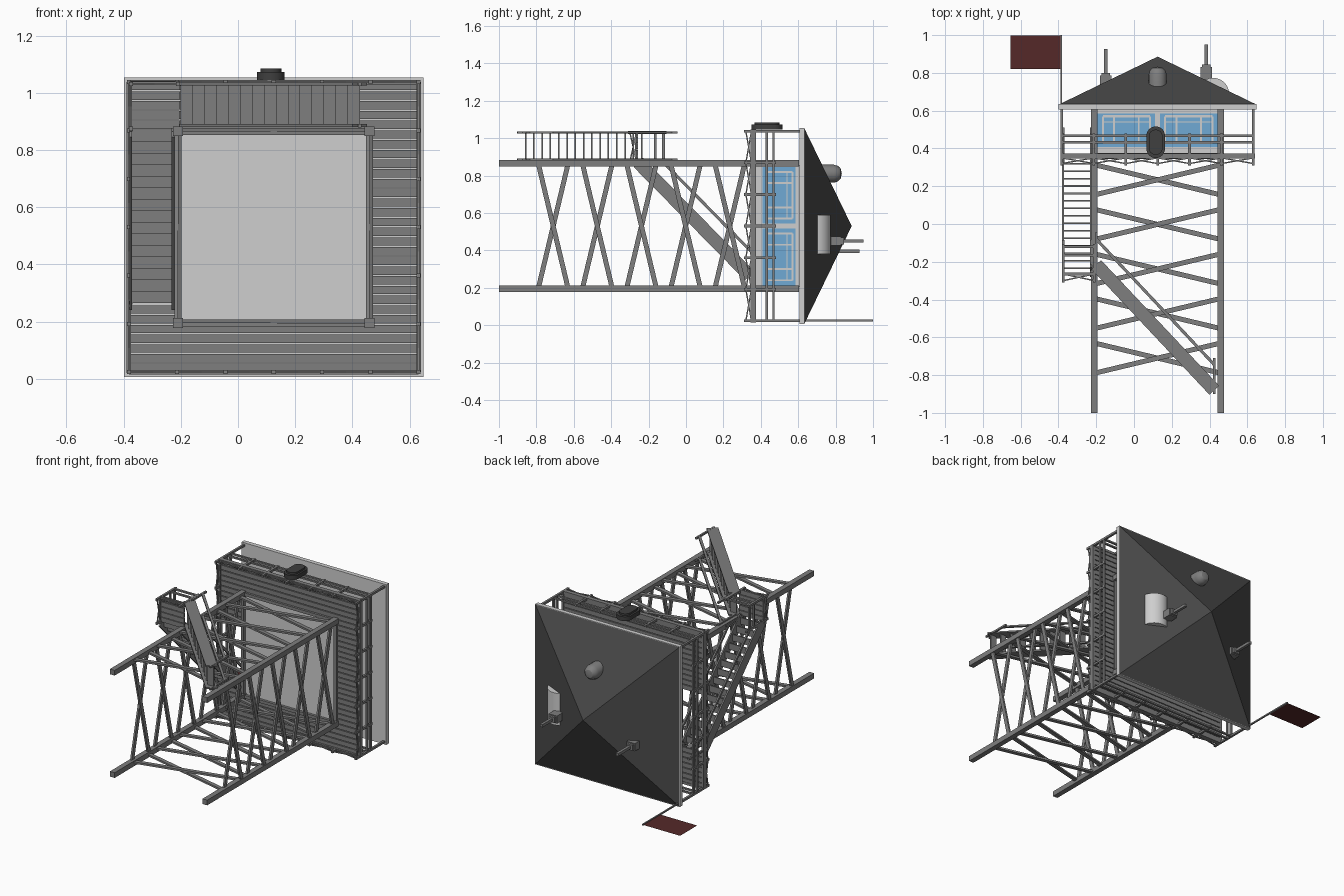
import bpy, bmesh, math
from mathutils import Vector, Matrix

if "Cube" in bpy.data.objects:
    bpy.data.objects.remove(bpy.data.objects["Cube"])


def material(name, r, g, b):
    m = bpy.data.materials.new(name)
    m.use_nodes = True
    m.diffuse_color = (r, g, b, 1)
    m.node_tree.nodes["Principled BSDF"].inputs["Base Color"].default_value = (r, g, b, 1)
    return m


WOOD = material("weathered grey", 0.21, 0.21, 0.21)
ROOF = material("dark roof grey", 0.07, 0.07, 0.07)
DARK = material("charcoal", 0.05, 0.05, 0.05)
PALE = material("pale grey", 0.62, 0.62, 0.62)
GLASS = material("window blue", 0.16, 0.4, 0.66)
RED = material("dark red", 0.09, 0.022, 0.022)

X, Y, Z = Vector((1, 0, 0)), Vector((0, 1, 0)), Vector((0, 0, 1))
CX, CZ = 0.125, 0.53               # tower axis, running along y
LEG, RAIL = 0.335, 0.507           # half spans of the legs and of the deck


def finish(bm, name, mat, smooth=False):
    bmesh.ops.recalc_face_normals(bm, faces=bm.faces)
    mesh = bpy.data.meshes.new(name)
    bm.to_mesh(mesh)
    bm.free()
    mesh.materials.append(mat)
    ob = bpy.data.objects.new(name, mesh)
    bpy.context.collection.objects.link(ob)
    if smooth:
        bpy.ops.object.select_all(action='DESELECT')
        bpy.context.view_layer.objects.active = ob
        ob.select_set(True)
        bpy.ops.object.shade_smooth_by_angle()
    return ob


def bars(name, mat, items):
    """Beams given as start, end, width, depth, width direction."""
    bm = bmesh.new()
    for a, b, w, d, ref in items:
        a, b = Vector(a), Vector(b)
        along = b - a
        t = along.normalized()
        u = (ref - t * ref.dot(t)).normalized()
        v = t.cross(u)
        rot = Matrix((along, u * w, v * d)).transposed().to_4x4()
        bmesh.ops.create_cube(bm, size=1, matrix=Matrix.Translation((a + b) / 2) @ rot)
    return finish(bm, name, mat)


def box(name, mat, lo, hi):
    lo, hi = Vector(lo), Vector(hi)
    mid = (lo + hi) / 2
    return bars(name, mat, [((lo.x, mid.y, mid.z), (hi.x, mid.y, mid.z), hi.y - lo.y, hi.z - lo.z, Y)])


def prism(name, mat, outline, offset, smooth=False):
    bm = bmesh.new()
    face = bm.faces.new([bm.verts.new(p) for p in outline])
    ext = bmesh.ops.extrude_face_region(bm, geom=[face])
    bmesh.ops.translate(bm, vec=offset, verts=[g for g in ext["geom"] if isinstance(g, bmesh.types.BMVert)])
    return finish(bm, name, mat, smooth)


def side(k):
    """Map (along, y, out) on one of the four tower sides to a point."""
    c, s = round(math.cos(k * math.pi / 2)), round(math.sin(k * math.pi / 2))
    return lambda a, y, o: Vector((CX + a * c + o * s, y, CZ - a * s + o * c))


SIDES = [side(k) for k in range(4)]

# Legs and crossed braces
bars("legs", WOOD, [(f(LEG, -1, LEG), f(LEG, 0.605, LEG), 0.034, 0.034, X) for f in SIDES])
braces = []
for f in SIDES:
    for i in range(5):
        y = -0.71 + 0.236 * i
        for s, o in ((1, 0.006), (-1, -0.006)):
            braces.append((f(-LEG, y - 0.08 * s, LEG + o), f(LEG, y + 0.08 * s, LEG + o), 0.026, 0.012, Y))
bars("cross_braces", WOOD, braces)

# Deck planks around the cabin, with a stair opening on the right side
planks = []
left, right = CX - RAIL, CX + RAIL
for i in range(30):
    z = 0.038 + 0.034 * i
    if abs(z - CZ) > LEG:
        planks.append(((left, 0.365, z), (right, 0.365, z), 0.012, 0.029, Y))
    else:
        planks.append(((CX + LEG, 0.365, z), (right, 0.365, z), 0.012, 0.029, Y))
        if z > 0.65 or z < 0.26:
            planks.append(((left, 0.365, z), (CX - LEG, 0.365, z), 0.012, 0.029, Y))
bars("deck_planks", WOOD, planks)

# Deck frame, trusses, railing and roof posts
frame, truss, rails, posts = [], [], [], []
for f in SIDES:
    frame.append((f(-RAIL, 0.36, RAIL), f(RAIL, 0.36, RAIL), 0.028, 0.016, Y))
    frame.append((f(-LEG, 0.36, LEG), f(LEG, 0.36, LEG), 0.03, 0.02, Y))
    for y in (0.432, 0.468):
        rails.append((f(-RAIL, y, RAIL), f(RAIL, y, RAIL), 0.013, 0.01, Y))
    for i in range(6):
        a, b = -RAIL + RAIL * i / 3, -RAIL + RAIL * (i + 1) / 3
        posts.append((f(a, 0.31, RAIL), f(a, 0.61 if i == 0 else 0.48, RAIL), 0.014, 0.014, X))
        for y0, y1 in ((0.32, 0.35), (0.35, 0.32)):
            truss.append((f(a, y0, RAIL), f(b, y1, RAIL), 0.007, 0.007, Y))
bars("deck_frame", WOOD, frame)
bars("deck_truss", WOOD, truss)
bars("deck_rails", WOOD, rails)
bars("deck_posts", WOOD, posts)

# Cabin with two framed windows on each side
W = LEG - 0.008
box("cabin", PALE, (CX - W, 0.362, CZ - W), (CX + W, 0.61, CZ + W))
panes, mullions = [], []
for f in SIDES:
    for c in (-0.165, 0.165):
        panes.append((f(c - 0.152, 0.497, W + 0.002), f(c + 0.152, 0.497, W + 0.002), 0.178, 0.006, Y))
        o = W + 0.006
        for y in (0.43, 0.57):
            mullions.append((f(c - 0.125, y, o), f(c + 0.125, y, o), 0.012, 0.006, Y))
        for a in (-0.125, -0.065, 0.065, 0.125):
            mullions.append((f(c + a, 0.43, o), f(c + a, 0.57, o), 0.01, 0.006, f(1, 0, 0) - f(0, 0, 0)))
        for y in (0.465, 0.54):
            mullions.append((f(c - 0.125, y, o), f(c + 0.125, y, o), 0.007, 0.005, Y))
bars("window_panes", GLASS, panes)
bars("window_frames", PALE, mullions)

# Roof: eave slab and pyramid
E = 0.524
box("eave", PALE, (CX - E, 0.606, CZ - E), (CX + E, 0.634, CZ + E))
bm = bmesh.new()
base = [bm.verts.new(f(E - 0.004, 0.634, E - 0.004)) for f in SIDES]
apex = bm.verts.new((CX, 0.886, CZ))
bm.faces.new(base)
for i in range(4):
    bm.faces.new((base[i], base[(i + 1) % 4], apex))
finish(bm, "roof", ROOF)

# Domed vent: revolved profile around y
profile = [(0.048, 0.69), (0.048, 0.79), (0.042, 0.812), (0.027, 0.827), (0, 0.833)]
bm = bmesh.new()
vs = [bm.verts.new((CX + r, y, 0.81)) for r, y in profile]
es = [bm.edges.new(pair) for pair in zip(vs, vs[1:])]
bmesh.ops.spin(bm, geom=vs + es, cent=(CX, 0, 0.81), axis=Y, angle=math.tau, steps=16)
bmesh.ops.remove_doubles(bm, verts=bm.verts, dist=0.0005)
finish(bm, "roof_vent", WOOD, True)

# Rounded tank on the left slope
arc = [math.pi * i / 14 for i in range(15)]
prism("roof_tank", PALE, [(0.418 + 0.086 * math.cos(t), 0.688 + 0.086 * math.sin(t), 0.38) for t in arc],
      (0, 0, 0.21), True)

# Chimneys with thin masts
for name, x, z, top, tip in (("left", 0.383, 0.45, 0.845, 0.95), ("right", -0.15, 0.395, 0.8, 0.927)):
    box(name + "_chimney", WOOD, (x - 0.03, 0.73, z - 0.025), (x + 0.03, top - 0.015, z + 0.025))
    box(name + "_chimney_cap", WOOD, (x - 0.022, top - 0.015, z - 0.018), (x + 0.022, top, z + 0.018))
    box(name + "_mast", WOOD, (x - 0.009, top, z - 0.009), (x + 0.009, tip, z + 0.009))

# Searchlight plate on the railing


def capsule(r, length, z):
    pts = []
    for i in range(20):
        t = math.tau * (i + 0.5) / 20
        pts.append((0.115 + r * math.cos(t), 0.433 + r * math.sin(t) + math.copysign(length, math.sin(t)), z))
    return pts


prism("searchlight_body", DARK, capsule(0.049, 0.035, 1.045), (0, 0, 0.028), True)
prism("searchlight_lens", DARK, capsule(0.037, 0.03, 1.07), (0, 0, 0.015), True)

# Flag and pole
bars("flag_pole", WOOD, [((-0.385, 0.6, 0.025), (-0.385, 1, 0.025), 0.009, 0.009, X)])
bm = bmesh.new()
bm.faces.new([bm.verts.new(p) for p in
              ((-0.655, 0.82, 0.025), (-0.385, 0.82, 0.025), (-0.385, 0.997, 0.025), (-0.655, 0.997, 0.025))])
finish(bm, "flag", RED)


# Stair flights: two stringers, level treads and handrails
def flight(name, low, high, across, n):
    low, high, across = Vector(low), Vector(high), Vector(across)
    lift = Y * 0.135
    parts, hand = [], []
    for s in (0, 1):
        o = across * s
        parts.append((low + o, high + o, 0.07, 0.01, Y))
        hand.append((low + o + lift, high + o + lift, 0.016, 0.01, Y))
        for p in (low, high):
            hand.append((p + o - Y * 0.02, p + o + Y * 0.17, 0.012, 0.012, across))
    run = (high - low) - Y * (high - low).y
    going = run / n
    for i in range(n):
        p = low.lerp(high, (i + 0.5) / n)
        parts.append((p, p + across, going.length * 1.05, 0.008, going))
    bars(name + "_flight", WOOD, parts)
    bars(name + "_handrails", WOOD, hand)


flight("lower", (0.425, -0.88, 0.885), (-0.2, -0.215, 0.885), (0, 0, 0.145), 15)
flight("upper", (-0.375, -0.255, 0.87), (-0.375, 0.34, 0.265), (0.148, 0, 0), 15)

# Corner landing with planks, posts and rails
landing = []
for i in range(5):
    z = 0.888 + 0.034 * i
    landing.append(((-0.38, -0.262, z), (-0.205, -0.262, z), 0.012, 0.03, Y))
for x, z in ((-0.375, 0.875), (-0.375, 1.03), (-0.21, 1.03), (-0.21, 0.875)):
    landing.append(((x, -0.31, z), (x, -0.105, z), 0.014, 0.014, X))
for y in (-0.12, -0.165, -0.265):
    landing.append(((-0.375, y, 1.03), (-0.21, y, 1.03), 0.014, 0.01, Y))
    landing.append(((-0.375, y, 0.875), (-0.375, y, 1.03), 0.014, 0.01, Y))
for y0, y1 in ((-0.3, -0.265), (-0.265, -0.3)):
    landing.append(((-0.375, y0, 1.03), (-0.21, y1, 1.03), 0.007, 0.007, Y))
    landing.append(((-0.375, y0, 0.875), (-0.375, y1, 1.03), 0.007, 0.007, Y))
bars("stair_landing", WOOD, landing)
